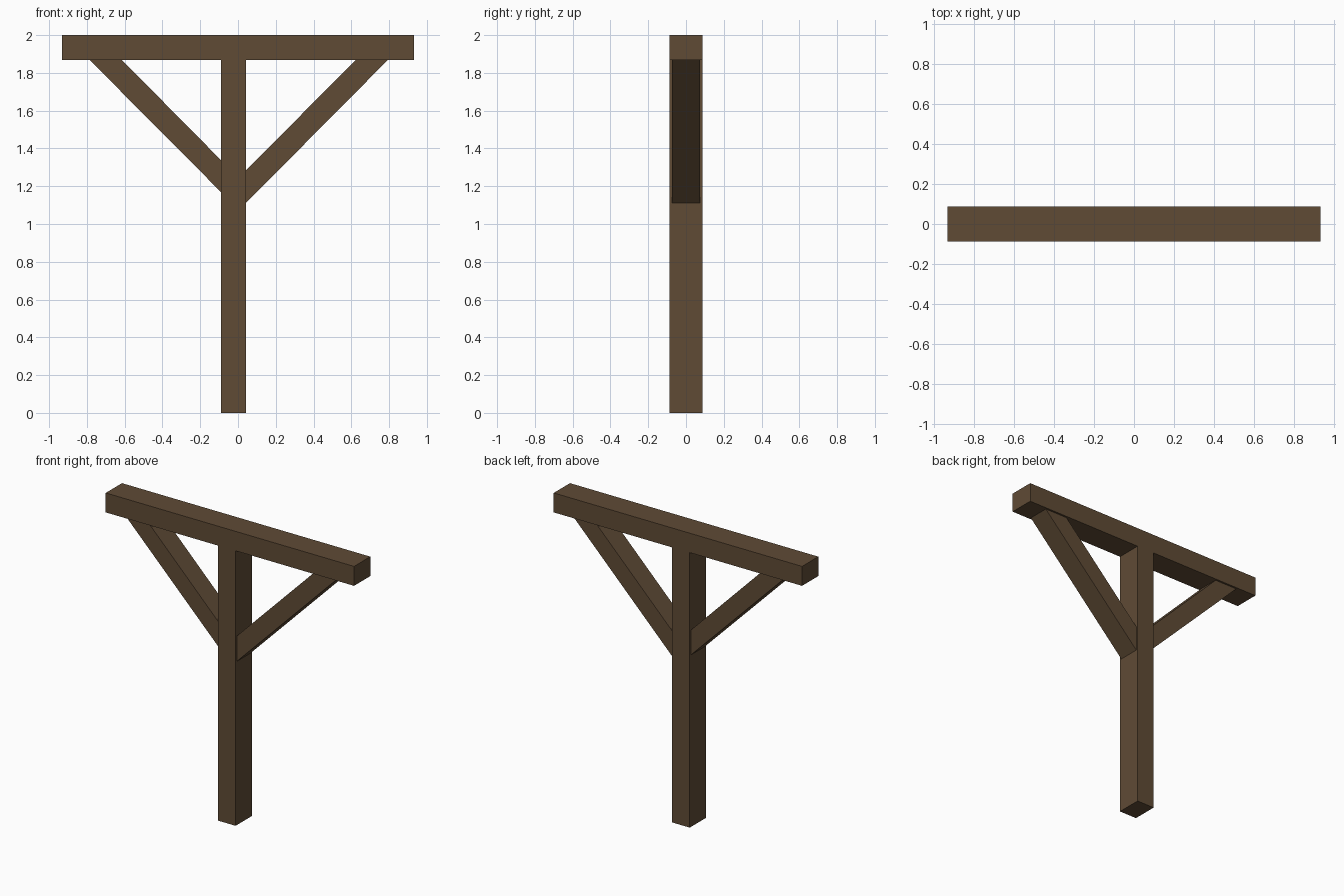
import bpy

if "Cube" in bpy.data.objects:
    bpy.data.objects.remove(bpy.data.objects["Cube"])

# One flat timber colour
wood = bpy.data.materials.new("brown_timber")
wood.diffuse_color = (0.115, 0.070, 0.036, 1)
wood.use_nodes = True
wood.node_tree.nodes["Principled BSDF"].inputs["Base Color"].default_value = wood.diffuse_color


def extrude_profile(name, outline, half_depth):
    """Extrude an x-z outline symmetrically along y."""
    n = len(outline)
    verts = [(x, y, z) for y in (-half_depth, half_depth) for x, z in outline]
    faces = [tuple(range(n)), tuple(reversed(range(n, 2 * n)))]
    faces += [(i, i + n, (i + 1) % n + n, (i + 1) % n) for i in range(n)]
    mesh = bpy.data.meshes.new(name)
    mesh.from_pydata(verts, [], faces)
    mesh.materials.append(wood)
    obj = bpy.data.objects.new(name, mesh)
    bpy.context.collection.objects.link(obj)
    return obj


def rect(x0, x1, z0, z1):
    return [(x0, z0), (x1, z0), (x1, z1), (x0, z1)]


BEAM_Z = 1.868
POST_L, POST_R = -0.089, 0.043

# Upright post and top beam
extrude_profile("post", rect(POST_L, POST_R, 0, BEAM_Z), 0.087)
extrude_profile("top_beam", rect(-0.933, 0.933, BEAM_Z, 2.0), 0.087)

# Diagonal braces, cut flush against post and beam
extrude_profile("right_brace", [(POST_R, 1.112), (0.793, BEAM_Z),
                                (0.622, BEAM_Z), (POST_R, 1.284)], 0.074)
extrude_profile("left_brace", [(POST_L, 1.168), (POST_L, 1.337),
                               (-0.614, BEAM_Z), (-0.785, BEAM_Z)], 0.074)
